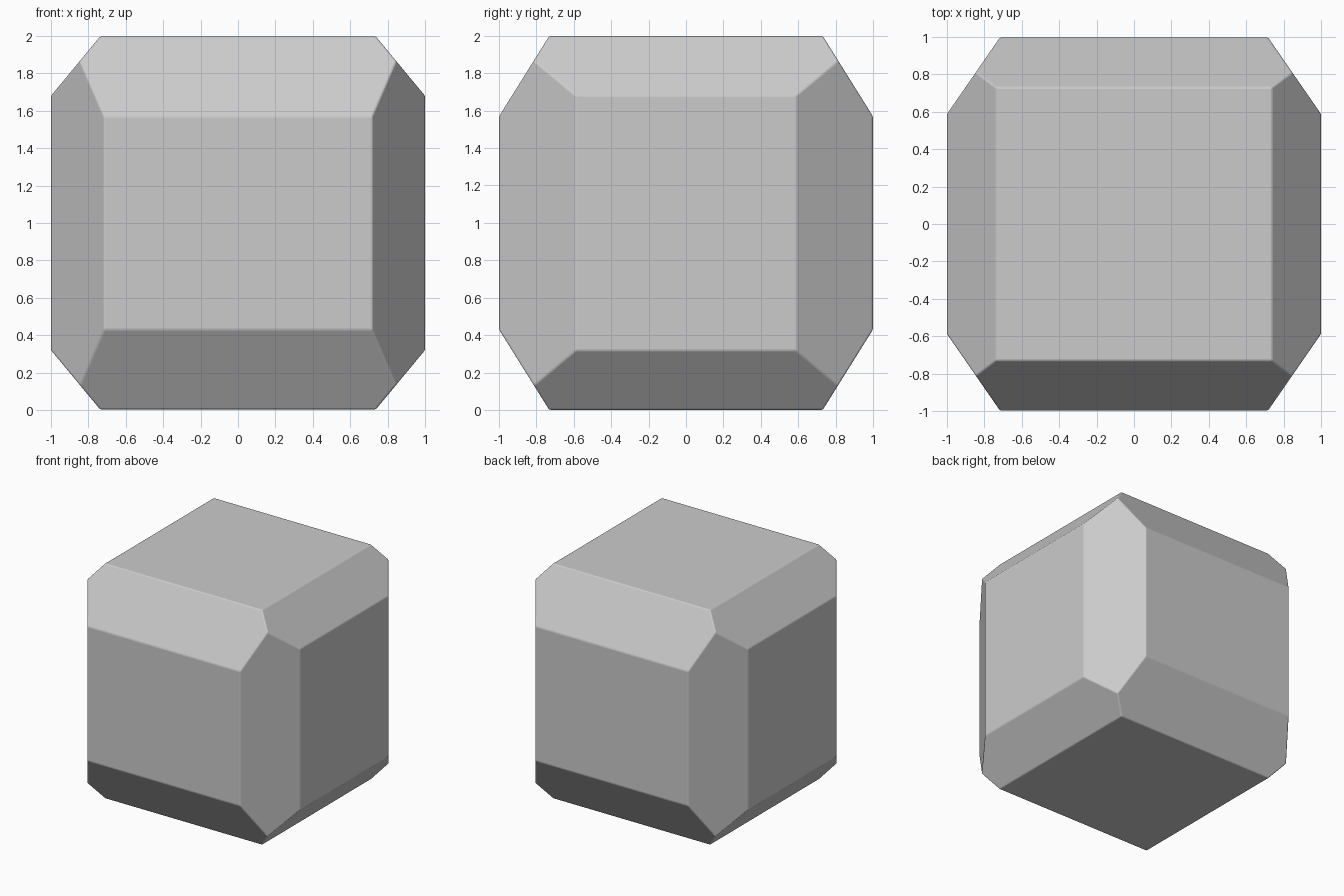
import bpy, bmesh
from mathutils import Vector

if "Cube" in bpy.data.objects:
    bpy.data.objects.remove(bpy.data.objects["Cube"])

HALF = Vector((1.0, 0.997, 0.997))
# one chamfer per axis pair: (axis a, axis b, flat half-width on b's face, flat half-width on a's face)
CHAMFERS = [(0, 2, 0.737, 0.68), (1, 2, 0.73, 0.57), (0, 1, 0.717, 0.588)]

# block body
bm = bmesh.new()
bmesh.ops.create_cube(bm, size=2)
bmesh.ops.scale(bm, vec=HALF, verts=bm.verts)

# slice a flat chamfer off each of the twelve edges
for a, b, wa, wb in CHAMFERS:
    for sa in (-1, 1):
        for sb in (-1, 1):
            point, normal = Vector(), Vector()
            point[a], point[b] = sa * wa, sb * HALF[b]
            normal[a], normal[b] = sa * (HALF[b] - wb), sb * (HALF[a] - wa)
            geom = bm.verts[:] + bm.edges[:] + bm.faces[:]
            cut = bmesh.ops.bisect_plane(bm, geom=geom, dist=1e-5, plane_co=point,
                                         plane_no=normal.normalized(), clear_outer=True)
            rim = [e for e in cut["geom_cut"] if isinstance(e, bmesh.types.BMEdge)]
            bmesh.ops.contextual_create(bm, geom=rim)
bmesh.ops.recalc_face_normals(bm, faces=bm.faces)
bmesh.ops.translate(bm, vec=(0, 0, 1), verts=bm.verts)

mesh = bpy.data.meshes.new("chamfered_block")
bm.to_mesh(mesh)
bm.free()
block = bpy.data.objects.new("chamfered_block", mesh)
bpy.context.collection.objects.link(block)

# slightly softened edges
soft = block.modifiers.new("soft_edges", "BEVEL")
soft.width = 0.008
soft.segments = 2
soft.limit_method = "ANGLE"
soft.angle_limit = 0.2
